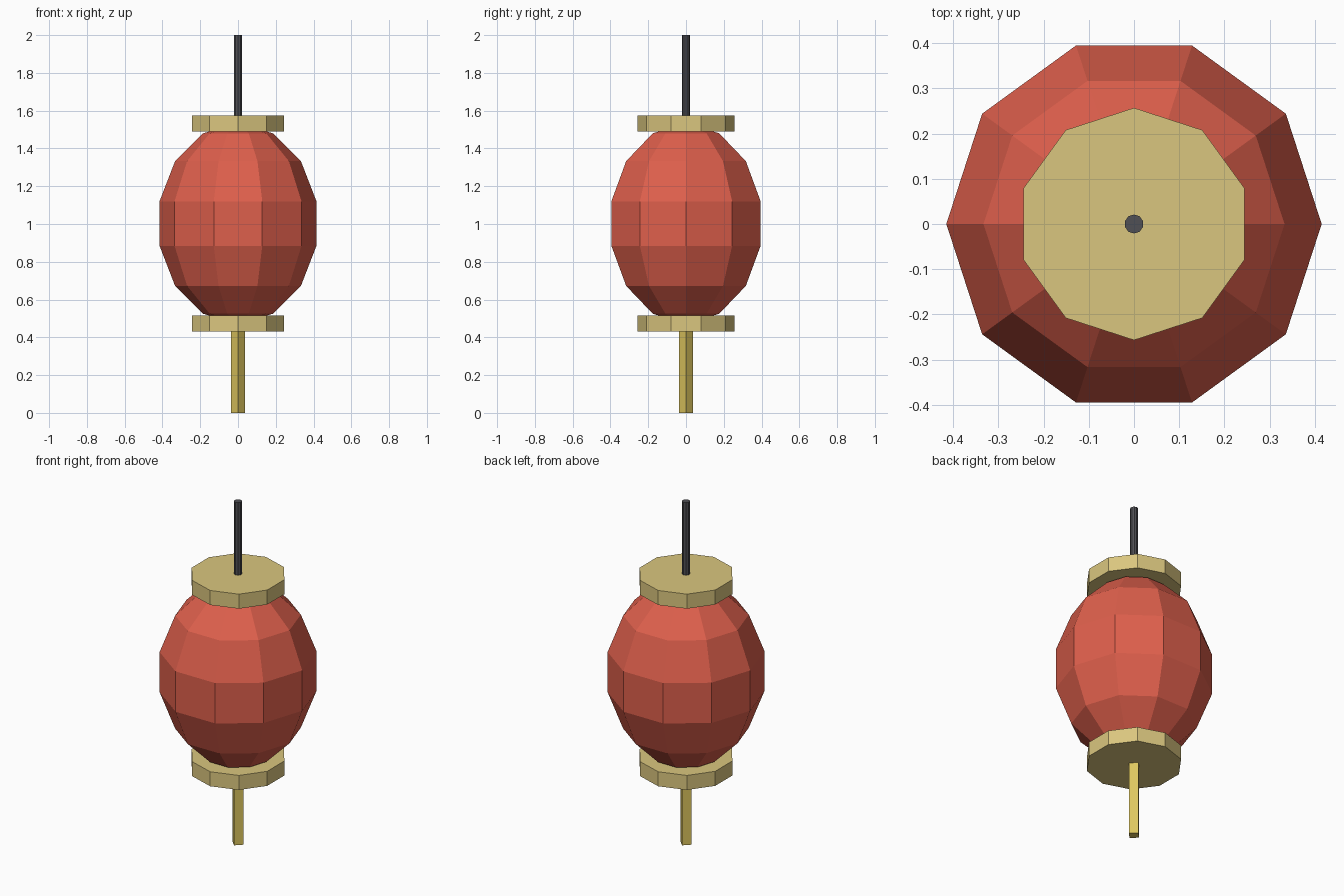
import bpy
import math

cube = bpy.data.objects.get("Cube")
if cube:
    bpy.data.objects.remove(cube, do_unlink=True)

MID = 1.0025      # height of the lantern's middle
HALF = 0.53       # from the middle to the centre of each cap


def material(name, rgb):
    mat = bpy.data.materials.new(name)
    mat.use_nodes = True
    mat.diffuse_color = (*rgb, 1)
    bsdf = next(n for n in mat.node_tree.nodes if n.type == 'BSDF_PRINCIPLED')
    bsdf.inputs["Base Color"].default_value = (*rgb, 1)
    return mat


def finish(name, mat):
    obj = bpy.context.object
    obj.name = obj.data.name = name
    obj.data.materials.append(mat)
    bpy.ops.object.shade_flat()
    return obj


def prism(name, sides, radius, bottom, top, mat):
    bpy.ops.mesh.primitive_cylinder_add(
        vertices=sides, radius=radius, depth=top - bottom,
        location=(0, 0, (top + bottom) / 2))
    return finish(name, mat)


red = material("red_paper", (0.73, 0.115, 0.072))
tan = material("pale_gold", (0.70, 0.565, 0.21))
gold = material("tassel_gold", (0.73, 0.57, 0.115))
dark = material("dark_grey", (0.08, 0.08, 0.09))

# Faceted paper body, with a corner pointing to the front
bpy.ops.mesh.primitive_uv_sphere_add(
    segments=10, ring_count=7, radius=1, location=(0, 0, MID),
    rotation=(0, 0, math.pi / 2))
bpy.context.object.scale = (0.426, 0.426, HALF)
finish("lantern_body", red)

# Ten-sided caps at both ends
for name, side in (("top_cap", 1), ("bottom_cap", -1)):
    z = MID + side * HALF
    prism(name, 10, 0.257, z - 0.0425, z + 0.0425, tan)

# Hanging rod above, square tassel below
prism("hanging_rod", 10, 0.021, MID + HALF, 2.0, dark)
prism("tassel", 4, 0.036, 0.0, MID - HALF, gold)
